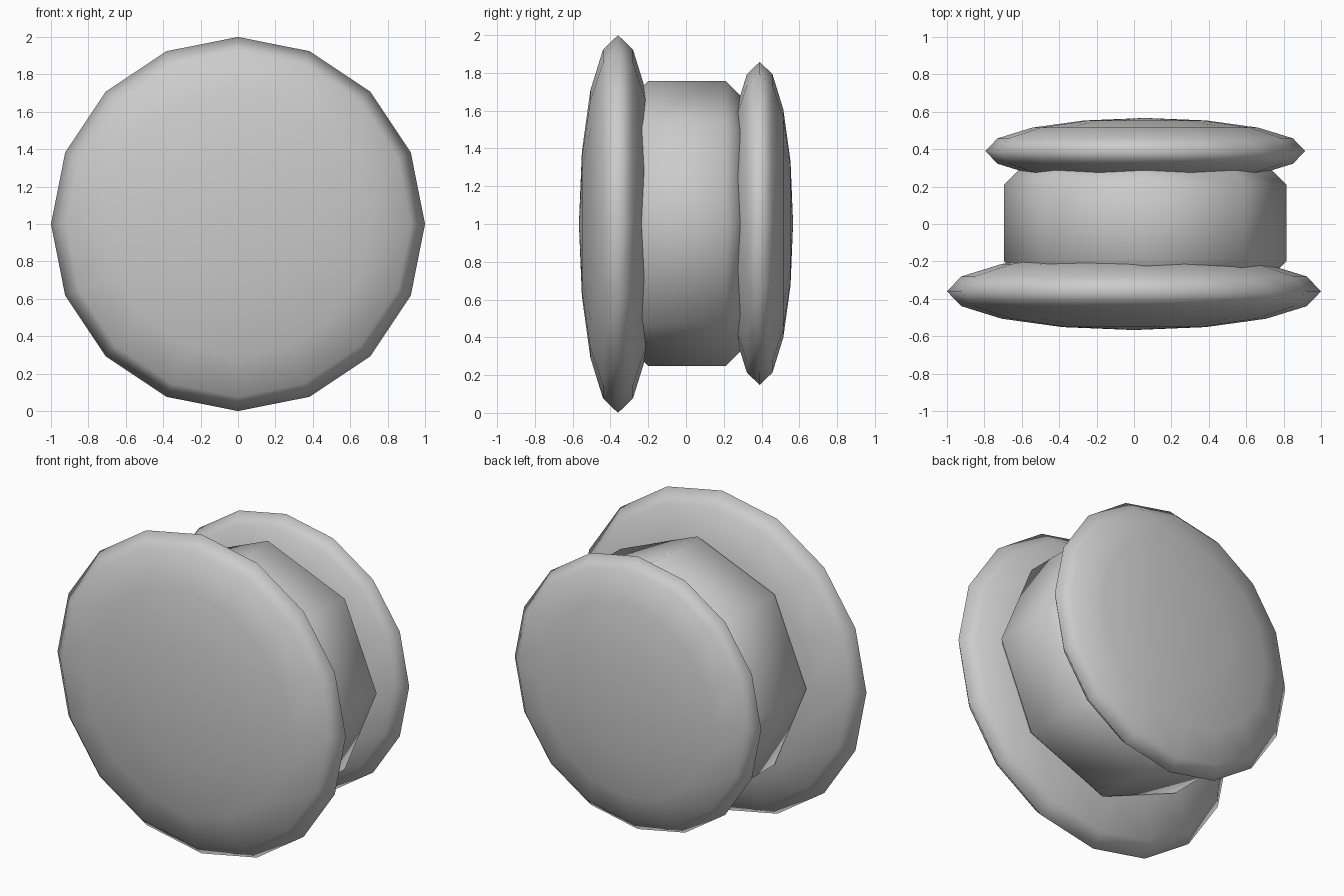
import bpy, bmesh
from math import pi, sin, cos
from mathutils import Matrix

if "Cube" in bpy.data.objects:
    bpy.data.objects.remove(bpy.data.objects["Cube"])


def finish(bm, name, loc):
    bmesh.ops.recalc_face_normals(bm, faces=bm.faces)
    for f in bm.faces:
        f.smooth = True
    me = bpy.data.meshes.new(name)
    bm.to_mesh(me)
    bm.free()
    ob = bpy.data.objects.new(name, me)
    ob.location = loc
    bpy.context.collection.objects.link(ob)
    return ob


# Flattened low-poly sphere with its axis along y
def disc(name, loc, radius, half_depth):
    bm = bmesh.new()
    bmesh.ops.create_uvsphere(bm, u_segments=16, v_segments=8, radius=1)
    bmesh.ops.rotate(bm, verts=bm.verts, matrix=Matrix.Rotation(pi / 2, 3, 'X'))
    bmesh.ops.scale(bm, verts=bm.verts, vec=(radius, half_depth, radius))
    return finish(bm, name, loc)


# Closed turned shape around y from (radius, y) points
def turned(name, loc, profile, sides):
    bm = bmesh.new()
    rings = [[bm.verts.new((r * cos(2 * pi * i / sides), y, r * sin(2 * pi * i / sides)))
              for i in range(sides)] for r, y in profile]
    for a, b in zip(rings, rings[1:]):
        for i in range(sides):
            j = (i + 1) % sides
            bm.faces.new((a[i], a[j], b[j], b[i]))
    bm.faces.new(rings[0])
    bm.faces.new(rings[-1])
    return finish(bm, name, loc)


disc("front_disc", (0, -0.36, 1.0), 1.0, 0.207)
disc("back_disc", (0.06, 0.39, 1.003), 0.855, 0.177)

# Eight-sided hub with chamfered ends sunk into both discs
turned("hub", (0.06, 0.005, 1.003),
       [(0.66, -0.30), (0.755, -0.205), (0.755, 0.205), (0.66, 0.30)], 8)
